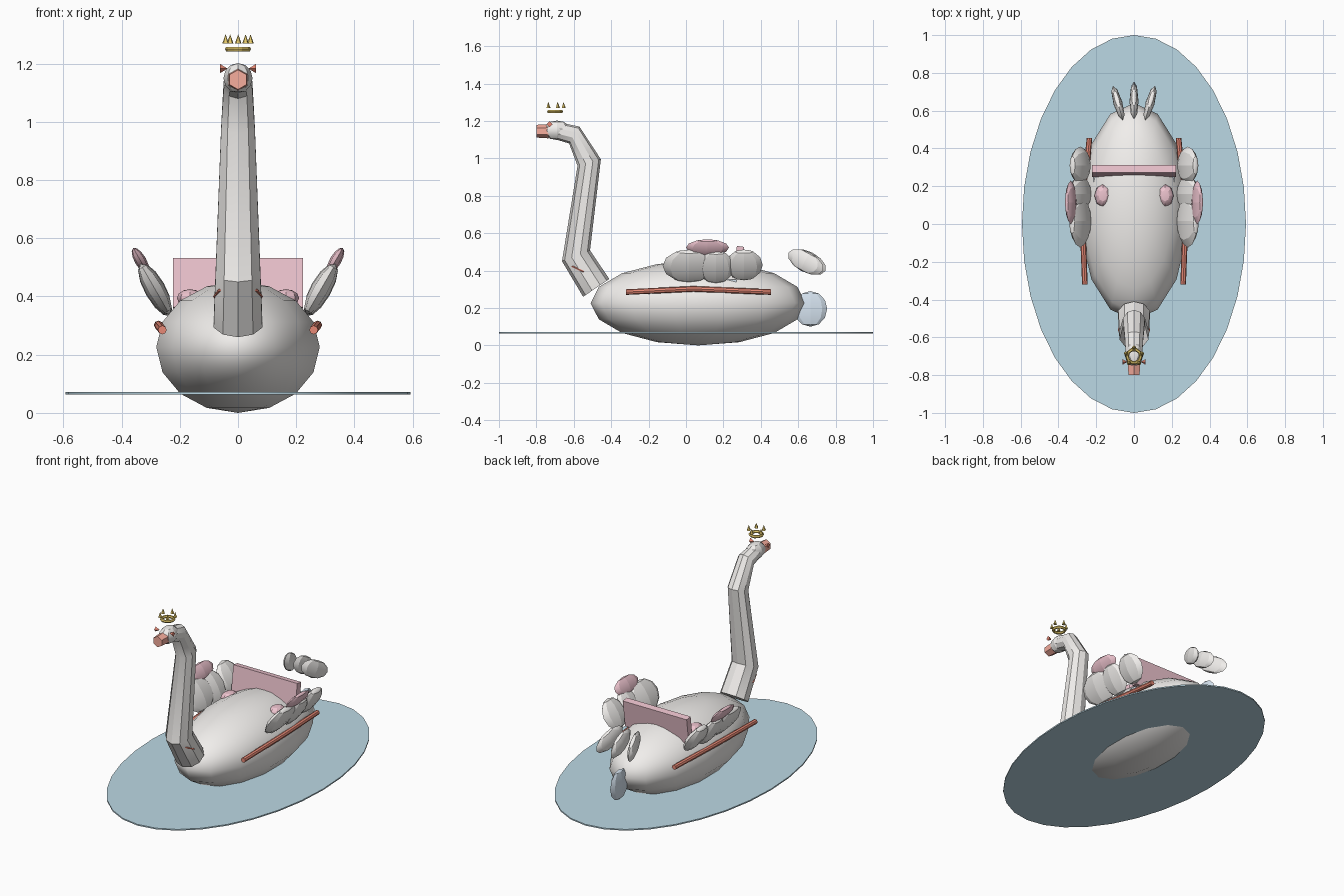
import bpy, bmesh, math
from math import radians, sin, cos, pi

if "Cube" in bpy.data.objects:
    bpy.data.objects.remove(bpy.data.objects["Cube"])


def material(name, rgb):
    m = bpy.data.materials.new(name)
    m.diffuse_color = (*rgb, 1)
    m.use_nodes = True
    m.node_tree.nodes["Principled BSDF"].inputs["Base Color"].default_value = m.diffuse_color
    return m


PINK = material("pink", (0.85, 0.55, 0.62))
CORAL = material("coral", (0.80, 0.25, 0.18))
BEAK = material("salmon", (0.93, 0.42, 0.34))
BLUE = material("pale_blue", (0.68, 0.78, 0.88))
WATER = material("water", (0.50, 0.69, 0.78))
GOLD = material("gold", (0.80, 0.60, 0.15))
IVORY = material("ivory", (0.88, 0.86, 0.84))


def finish(name, mat, angle=30):
    ob = bpy.context.object
    ob.name = name
    ob.data.materials.append(mat)
    bpy.ops.object.shade_smooth_by_angle(angle=radians(angle))
    return ob


def ellipsoid(name, mat, loc, size, rot=(0, 0, 0), seg=8, rings=6):
    bpy.ops.mesh.primitive_uv_sphere_add(segments=seg, ring_count=rings, location=loc,
                                         rotation=[radians(a) for a in rot])
    bpy.context.object.scale = size
    return finish(name, mat)


def cone(name, mat, loc, r1, r2, depth, sides, rot=(0, 0, 0)):
    bpy.ops.mesh.primitive_cone_add(vertices=sides, radius1=r1, radius2=r2, depth=depth,
                                    location=loc, rotation=[radians(a) for a in rot])
    return finish(name, mat)


def box(name, mat, loc, size, rot=(0, 0, 0)):
    bpy.ops.mesh.primitive_cube_add(size=1, location=loc, rotation=[radians(a) for a in rot])
    bpy.context.object.scale = size
    return finish(name, mat)


def torus(name, mat, loc, major, minor, segs, rot=(0, 0, 0)):
    bpy.ops.mesh.primitive_torus_add(major_radius=major, minor_radius=minor, major_segments=segs,
                                     minor_segments=6, location=loc,
                                     rotation=[radians(a) for a in rot])
    return finish(name, mat)


def loft(name, mat, rings):
    """Skin a list of vertex rings and cap both ends."""
    bm = bmesh.new()
    rows = [[bm.verts.new(p) for p in ring] for ring in rings]
    n = len(rows[0])
    for a, b in zip(rows, rows[1:]):
        for i in range(n):
            j = (i + 1) % n
            bm.faces.new((a[i], a[j], b[j], b[i]))
    bm.faces.new(rows[0])
    bm.faces.new(rows[-1])
    bmesh.ops.recalc_face_normals(bm, faces=bm.faces)
    me = bpy.data.meshes.new(name)
    bm.to_mesh(me)
    bm.free()
    ob = bpy.data.objects.new(name, me)
    bpy.context.collection.objects.link(ob)
    bpy.ops.object.select_all(action='DESELECT')
    ob.select_set(True)
    bpy.context.view_layer.objects.active = ob
    return finish(name, mat)


# water surface
disc = cone("water", WATER, (0, 0, 0.067), 1, 1, 0.008, 32)
disc.scale = (0.593, 1, 1)

# hull
ellipsoid("hull", IVORY, (0, 0.065, 0.226), (0.288, 0.575, 0.226), seg=14, rings=8)

# neck: front point, back point (y, z) and half width of each ring
sections = [((-.55, .26), (-.41, .355), .088), ((-.663, .45), (-.513, .508), .081),
            ((-.58, .96), (-.455, .995), .061), ((-.625, 1.08), (-.57, 1.17), .052),
            ((-.71, 1.105), (-.69, 1.195), .045)]
neck = []
for f, b, w in sections:
    cy, cz, dy, dz = (f[0] + b[0]) / 2, (f[1] + b[1]) / 2, (b[0] - f[0]) / 2, (b[1] - f[1]) / 2
    neck.append([(w * sin(t), cy + dy * cos(t), cz + dz * cos(t))
                 for t in [2 * pi * i / 10 for i in range(10)]])
loft("neck", IVORY, neck)
torus("neck_band", CORAL, (0, -0.56, 0.40), 0.081, 0.005, 10, (-25, 0, 0))

# head and beak
ellipsoid("head", IVORY, (0, -0.69, 1.15), (0.05, 0.075, 0.052))
cone("beak", BEAK, (0, -0.768, 1.145), 0.038, 0.034, 0.065, 6, (90, 0, 0))

# crown
torus("crown_ring", GOLD, (0, -0.70, 1.25), 0.036, 0.009, 10)
for i in range(5):
    a = 2 * pi * i / 5 + 0.3
    cone("crown_point", GOLD, (0.045 * cos(a), -0.70 + 0.045 * sin(a), 1.285),
         0.012, 0, 0.032, 5)

# seat
box("seat_back", PINK, (0, 0.28, 0.445), (0.445, 0.04, 0.17), (-8, 0, 0))
box("seat_base", BLUE, (0, 0.165, 0.335), (0.43, 0.21, 0.035))

# tail feathers and rudder
for x, yaw, dy in ((-0.085, 16, 0), (0, 0, 0.01), (0.085, -16, 0)):
    ellipsoid("tail_feather", IVORY, (x, 0.64 + dy, 0.447), (0.024, 0.108, 0.055),
              (-27, 0, yaw))
ellipsoid("rudder", BLUE, (0, 0.665, 0.195), (0.022, 0.09, 0.095))

for s in (-1, 1):
    # eyes
    cone("eye", CORAL, (s * 0.049, -0.73, 1.183), 0.016, 0, 0.026, 4, (0, -90 * s, 0))
    # seat cushions
    ellipsoid("cushion", PINK, (s * 0.165, 0.15, 0.395), (0.045, 0.06, 0.03))
    # wing feathers
    for y, z, ly, lz in ((0.015, 0.425, 0.14, 0.10), (0.16, 0.42, 0.10, 0.10),
                         (0.31, 0.43, 0.10, 0.095)):
        ellipsoid("wing_feather", IVORY, (s * 0.285, y, z), (0.034, ly, lz), (0, s * 30, 0))
    ellipsoid("wing_tip", PINK, (s * 0.335, 0.115, 0.523), (0.02, 0.115, 0.05), (0, s * 30, 0))
    # side rails
    path = [(s * 0.26, -0.32, 0.285), (s * 0.274, 0.04, 0.302), (s * 0.236, 0.455, 0.285)]
    loft("side_rail", CORAL, [[(x + 0.015 * cos(t), y, z + 0.015 * sin(t))
                               for t in [2 * pi * i / 8 for i in range(8)]]
                              for x, y, z in path])
